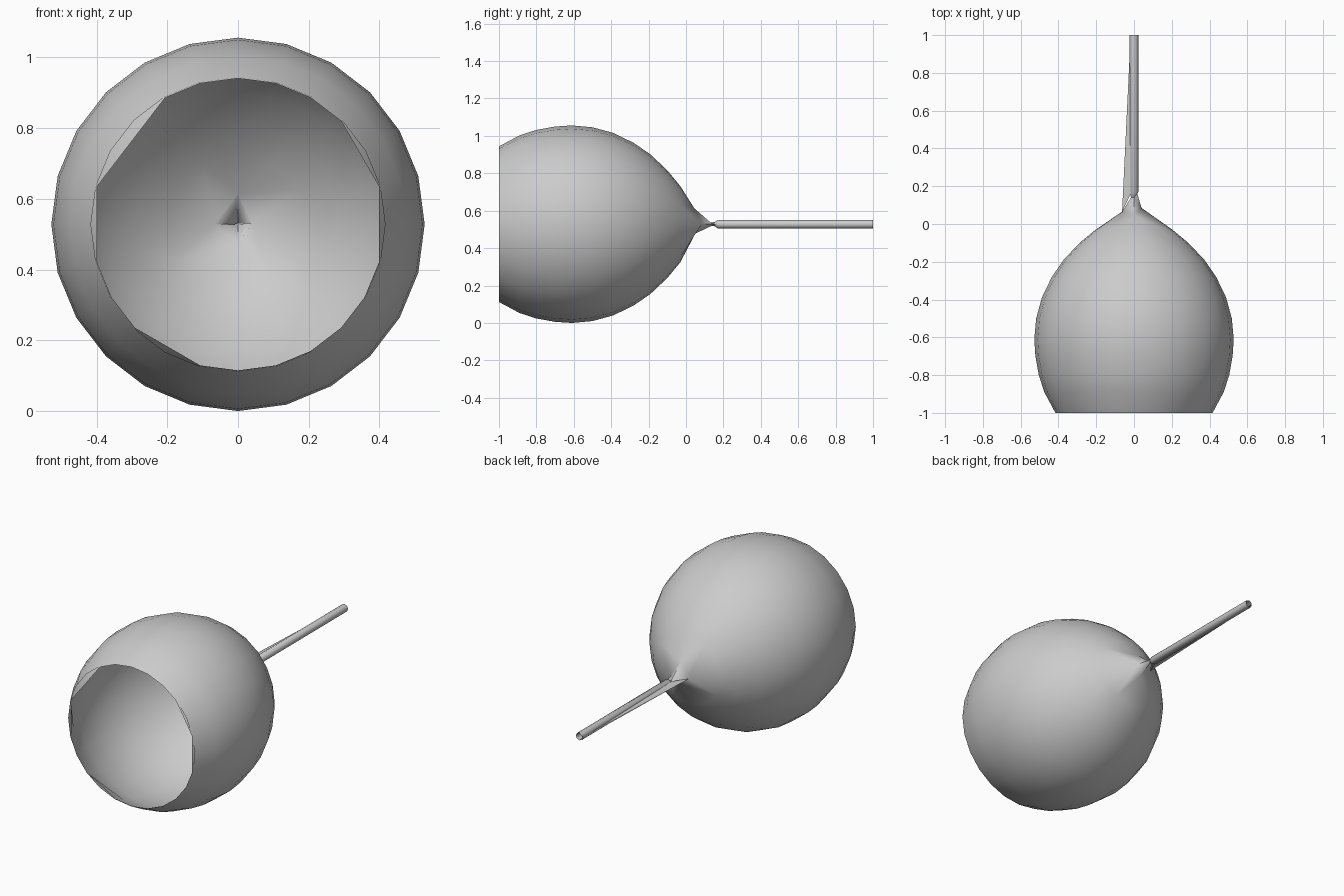
import bpy, bmesh
from math import sin, cos, pi

if "Cube" in bpy.data.objects:
    bpy.data.objects.remove(bpy.data.objects["Cube"])

CZ = 0.528     # height of the axis
N = 24         # sides of the bowl


def shell(name, rings, angle=0.9):
    """Skin a list of N-point rings; coinciding points are welded."""
    bm = bmesh.new()
    rows = [[bm.verts.new(p) for p in ring] for ring in rings]
    for a, b in zip(rows, rows[1:]):
        for i in range(len(a)):
            j = (i + 1) % len(a)
            bm.faces.new((a[i], a[j], b[j], b[i]))
    bmesh.ops.remove_doubles(bm, verts=bm.verts, dist=0.0005)
    bmesh.ops.recalc_face_normals(bm, faces=bm.faces)
    me = bpy.data.meshes.new(name)
    bm.to_mesh(me)
    bm.free()
    ob = bpy.data.objects.new(name, me)
    bpy.context.collection.objects.link(ob)
    bpy.ops.object.select_all(action='DESELECT')
    ob.select_set(True)
    bpy.context.view_layer.objects.active = ob
    bpy.ops.object.shade_smooth_by_angle(angle=angle)
    return ob


def circle(r, y, n):
    return [(r * cos(2 * pi * i / n), y, CZ + r * sin(2 * pi * i / n)) for i in range(n)]


def spread(corners, n):
    """Collapse n ring points onto four corners (right, top, left, bottom)."""
    return [corners[int(i * 4 / n + 0.5) % 4] for i in range(n)]


# thin two-layer bowl; the inner layer has a partly simplified rim
profile = [(-1, .416), (-.89, .475), (-.8, .504), (-.7, .522), (-.61, .528), (-.5, .518),
           (-.39, .488), (-.28, .435), (-.19, .373), (-.1, .288), (-.03, .203)]
tip = [(.04, .085, .53), (0, .045, .612), (-.063, .065, .53), (0, .05, .478)]
neck = [(.018, .16, .53), (0, .14, .53), (-.016, .14, .527), (0, .14, .527)]
outer = [circle(r, y, N) for y, r in profile]
inner = [circle(r - .003, y, N) for y, r in profile]
for gone, kept in {0: 1, 2: 1, 9: 8, 10: 11, 12: 11, 16: 15}.items():
    inner[0][gone] = inner[0][kept]

# both layers end in a pinched four-sided tip
end = [spread(tip, N), spread(neck, N)]
shell("bowl_outer", outer + end)
shell("bowl_inner", inner + end[:1])

# thin tubular stem; the inner layer stretches back to the bowl tip on one side
M = 8
shell("stem_outer", [spread(neck, M), circle(.023, .17, M), circle(.023, 1, M)])
start = circle(.018, .17, M)
start[M // 2] = tip[2]
shell("stem_inner", [start, circle(.018, 1, M)])
